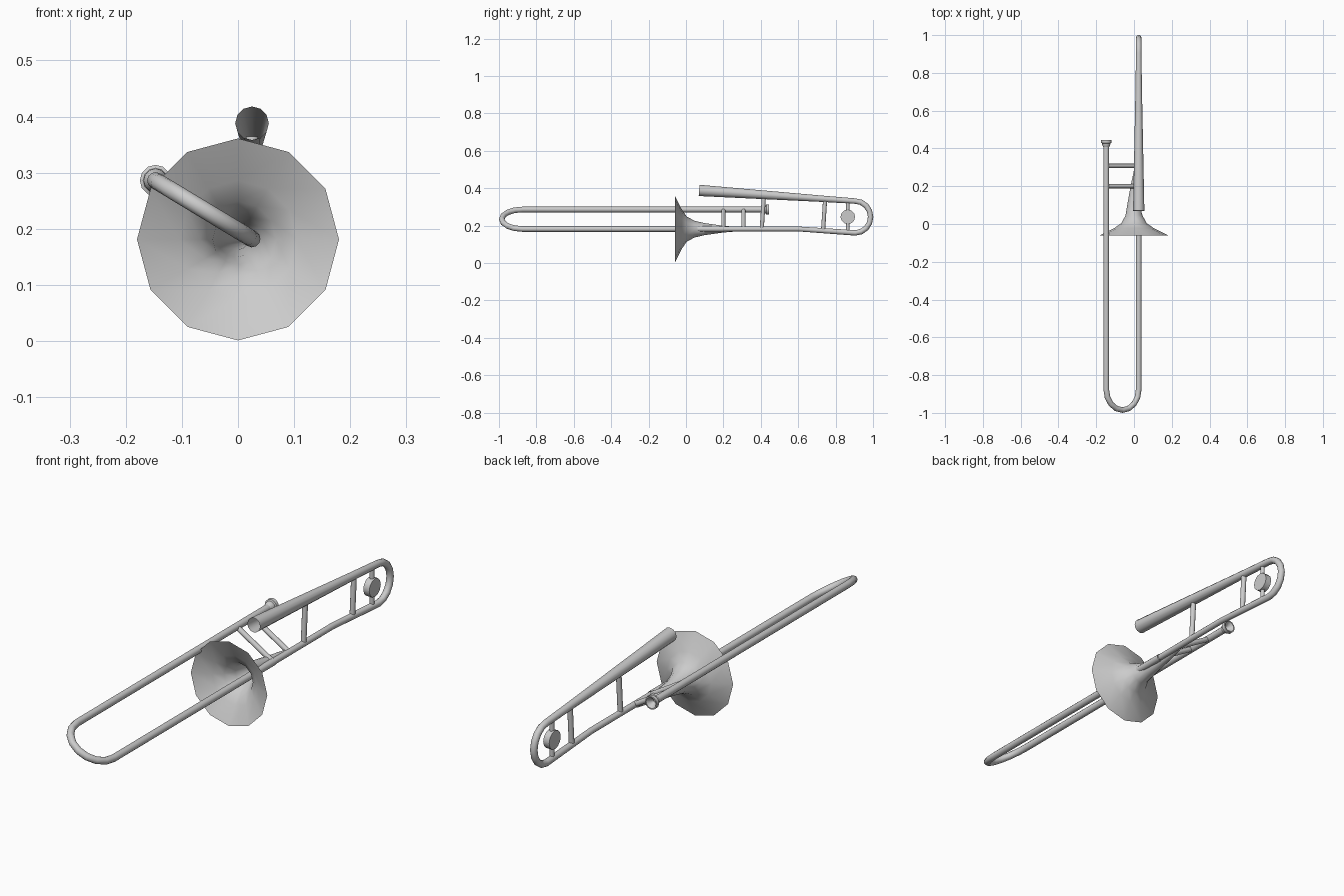
import bpy, bmesh, math
from mathutils import Vector

if "Cube" in bpy.data.objects:
    bpy.data.objects.remove(bpy.data.objects["Cube"])

SIDES = 12


def loft(name, rings, normal=None, cap=False):
    """Skin a tube through (point, radius) rings; normal = normal of the plane holding the path.
    Without a normal all rings face along y."""
    bm = bmesh.new()
    pts = [Vector(p) for p, r in rings]
    loops = []
    for i, (p, r) in enumerate(rings):
        if normal is None:
            u, v = Vector((1, 0, 0)), Vector((0, 0, 1))
        else:
            t = (pts[min(i + 1, len(pts) - 1)] - pts[max(i - 1, 0)]).normalized()
            u = Vector(normal).normalized()
            v = t.cross(u).normalized()
        loops.append([bm.verts.new(pts[i] + r * (math.cos(a) * u + math.sin(a) * v))
                      for a in (2 * math.pi * k / SIDES for k in range(SIDES))])
    for a, b in zip(loops, loops[1:]):
        for k in range(SIDES):
            j = (k + 1) % SIDES
            bm.faces.new((a[k], a[j], b[j], b[k]))
    if cap:
        bm.faces.new(loops[0])
        bm.faces.new(loops[-1])
    bmesh.ops.recalc_face_normals(bm, faces=bm.faces)
    mesh = bpy.data.meshes.new(name)
    bm.to_mesh(mesh)
    bm.free()
    ob = bpy.data.objects.new(name, mesh)
    bpy.context.collection.objects.link(ob)
    bpy.ops.object.select_all(action='DESELECT')
    ob.select_set(True)
    bpy.context.view_layer.objects.active = ob
    bpy.ops.object.shade_smooth_by_angle(angle=math.radians(50))
    return ob


def rod(name, a, b, r):
    d = Vector(b) - Vector(a)
    side = Vector((1, 0, 0)) if abs(d.x) < 0.01 else Vector((0, 1, 0))
    return loft(name, [(a, r), (b, r)], side, True)


def bend(a, b, depth, r, n=8):
    """Half ellipse from a to b bulging along y by depth."""
    a, b = Vector(a), Vector(b)
    mid, half = (a + b) / 2, (a - b) / 2
    return [(mid + half * math.cos(t) + Vector((0, depth * math.sin(t), 0)), r)
            for t in (math.pi * k / n for k in range(n + 1))]


# Long hand slide with its U bend
left, right = Vector((-0.147, 0, 0.286)), Vector((0.025, 0, 0.182))
Y = Vector((0, 1, 0))
R = 0.015
across = (right - left).cross(Y)
loft("hand_slide",
     [(left + Y * 0.415, R)] + bend(left - Y * 0.875, right - Y * 0.875, -0.11, R)
     + [(right + Y * 0.2, R)], across)

# Rear tuning loop, widening to the open conical end
X = 0.025
loft("tuning_loop",
     [((X, 0.2, 0.182), 0.013), ((X, 0.6, 0.182), 0.013)]
     + bend((X, 0.905, 0.161), (X, 0.905, 0.331), 0.082, 0.0145)
     + [((X, 0.72, 0.344), 0.017), ((X, 0.07, 0.388), 0.03)], (1, 0, 0))

# Flared bell, its throat leaning over to the slide tube
profile = [(-0.06, 0.18, 0), (-0.022, 0.105, 0), (0.003, 0.068, 0), (0.045, 0.045, 0),
           (0.1, 0.032, -0.004), (0.2, 0.018, 0), (0.31, 0.009, 0.014)]
loft("bell", [((x, y, 0.181), r) for y, r, x in profile])

# Mouthpiece with hollow cup
cup = [(0.405, 0.014), (0.418, 0.021), (0.427, 0.022), (0.43, 0.028),
       (0.445, 0.028), (0.445, 0.023), (0.43, 0.012), (0.42, 0.005)]
loft("mouthpiece", [((left.x, y, left.z), r) for y, r in cup])

# Braces across the slide
for i, y in enumerate((0.2, 0.308)):
    rod(f"slide_brace_{i + 1}", left + Y * y, right + Y * y, 0.011)

# Braces inside the tuning loop
rod("loop_brace_1", (X, 0.405, 0.182), (X, 0.417, 0.364), 0.011)
rod("loop_brace_2", (X, 0.733, 0.175), (X, 0.744, 0.342), 0.011)
rod("weight_pin", (X, 0.865, 0.165), (X, 0.865, 0.333), 0.009)

# Round balance weight
rod("balance_weight", (X - 0.014, 0.865, 0.247), (X + 0.014, 0.865, 0.247), 0.039)
